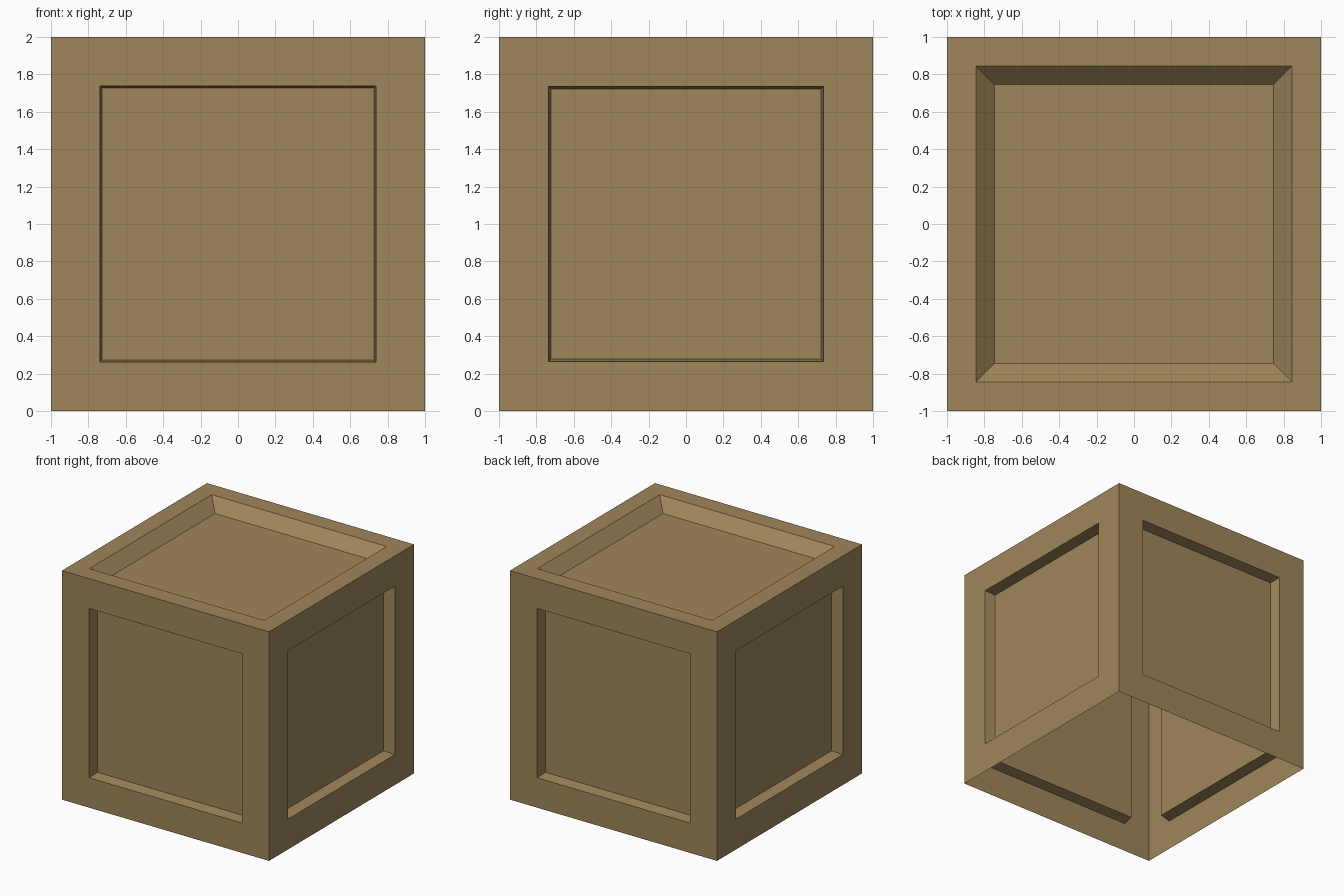
import bpy, bmesh

if "Cube" in bpy.data.objects:
    bpy.data.objects.remove(bpy.data.objects["Cube"])

# Single flat wood colour
wood = bpy.data.materials.new("brown_wood")
wood.diffuse_color = (0.35, 0.24, 0.103, 1.0)
wood.use_nodes = True
wood.node_tree.nodes["Principled BSDF"].inputs["Base Color"].default_value = wood.diffuse_color

# Crate shell: a cube without a floor, standing on z = 0
bm = bmesh.new()
bmesh.ops.create_cube(bm, size=2.0)
bmesh.ops.translate(bm, vec=(0, 0, 1), verts=bm.verts)
bm.normal_update()
floor = [f for f in bm.faces if f.normal.z < -0.5]
bmesh.ops.delete(bm, geom=floor, context='FACES_ONLY')


def recess(face, rim, slope, depth):
    """Leave a flat rim, then sink the panel with sloped sides."""
    bmesh.ops.inset_individual(bm, faces=[face], thickness=rim,
                               use_even_offset=True)
    bm.normal_update()
    bmesh.ops.inset_individual(bm, faces=[face], thickness=slope,
                               depth=-depth, use_even_offset=True)


# Sunken panels: wide bevel on the lid, narrow ones on the four walls
for face in list(bm.faces):
    n = face.normal.copy()
    if n.z > 0.5:
        recess(face, 0.155, 0.1, 0.1)
    elif abs(n.y) > 0.5:
        recess(face, 0.261, 0.012, 0.1)
    else:
        recess(face, 0.265, 0.012, 0.1)

mesh = bpy.data.meshes.new("crate")
bm.to_mesh(mesh)
bm.free()
mesh.materials.append(wood)
crate = bpy.data.objects.new("crate", mesh)
bpy.context.collection.objects.link(crate)
